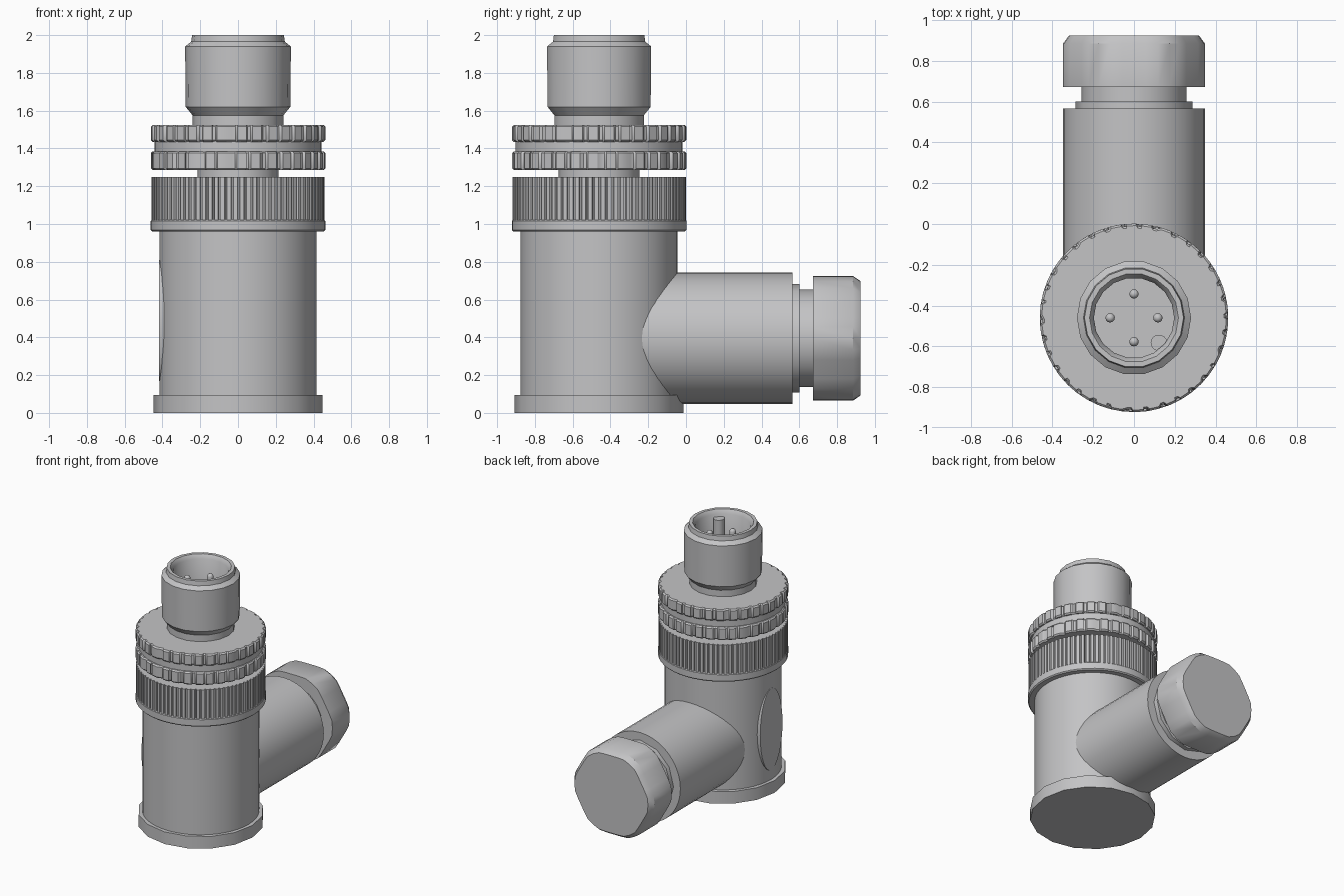
import bpy, bmesh, math, random
from mathutils import Matrix

random.seed(4)
cube = bpy.data.objects.get("Cube")
if cube:
    bpy.data.objects.remove(cube, do_unlink=True)

grey = bpy.data.materials.new("light grey")
grey.use_nodes = True
colour = (0.55, 0.55, 0.56, 1)
grey.diffuse_color = colour
grey.node_tree.nodes["Principled BSDF"].inputs["Base Color"].default_value = colour

# Upright axis of the body, and horizontal axis of the cable outlet
UPRIGHT = Matrix.Translation((0, -0.46, 0))
OUTLET = Matrix.Translation((0, 0, 0.395)) @ Matrix.Rotation(-math.pi / 2, 4, 'X')
SIDE = Matrix.Translation((0, -0.46, 0.49)) @ Matrix.Rotation(-math.pi / 2, 4, 'Y')


def circle(n):
    """Outline of n sides as (angle, radius factor) pairs."""
    return [(math.tau * i / n, 1) for i in range(n)]


def knurl(n, depth, jitter=0):
    """Toothed outline; jitter makes the teeth uneven."""
    out, step = [], math.tau / n
    for i in range(n):
        shift = random.uniform(-jitter, jitter)
        low = 1 - depth * (1 - random.uniform(0, jitter))
        for part, factor in ((0, low), (0.2, low), (0.32, 1), (0.9, 1)):
            out.append(((i + part + shift) * step, factor))
    return out


def rounded_hexagon(n, flat):
    """Circle with six flats cut at the given fraction of its radius."""
    sector = math.pi / 3
    return [(a, min(1, flat / math.cos((a % sector) - sector / 2)))
            for a, _ in circle(n)]


def lathe(name, profile, outline, frame=UPRIGHT, squash=1):
    """Turn a (radius, height) profile around an outline."""
    bm = bmesh.new()
    rings = []
    for r, h in profile:
        if r == 0:
            rings.append([bm.verts.new((0, 0, h))] * len(outline))
        else:
            rings.append([bm.verts.new((r * f * math.cos(a), r * f * math.sin(a) * squash, h))
                          for a, f in outline])
    for low, high in zip(rings, rings[1:]):
        for i in range(len(outline)):
            j = (i + 1) % len(outline)
            corners = list(dict.fromkeys((low[i], low[j], high[j], high[i])))
            bm.faces.new(corners)
    bmesh.ops.recalc_face_normals(bm, faces=bm.faces)
    bm.transform(frame)
    mesh = bpy.data.meshes.new(name)
    bm.to_mesh(mesh)
    bm.free()
    mesh.materials.append(grey)
    ob = bpy.data.objects.new(name, mesh)
    bpy.context.collection.objects.link(ob)
    bpy.ops.object.select_all(action='DESELECT')
    ob.select_set(True)
    bpy.context.view_layer.objects.active = ob
    bpy.ops.object.shade_smooth_by_angle(angle=math.radians(35))
    return ob


def disc(name, r, low, high, outline, frame=UPRIGHT, bevel=0.0):
    """Closed cylinder with optional chamfers."""
    edge = [(r, low), (r, high)]
    if bevel:
        edge = [(r - bevel, low), (r, low + bevel), (r, high - bevel), (r - bevel, high)]
    return lathe(name, [(0, low)] + edge + [(0, high)], outline, frame)


# Main body with base cap
disc("base_cap", 0.447, 0, 0.095, circle(16))
disc("body", 0.415, 0.05, 0.98, circle(48))

# Flat oval pad on the side of the body
lathe("side_pad", [(0, 0.36), (0.32, 0.36), (0.32, 0.417), (0, 0.417)],
      circle(32), SIDE, squash=0.43)

# Fixed collar: plain flange with fine vertical ribs above
disc("collar_flange", 0.462, 0.96, 1.025, circle(48), bevel=0.008)
disc("collar_ribs", 0.459, 1.02, 1.25, knurl(84, 0.022))

# Loose coupling ring: two uneven knurled bands and a groove between
disc("lower_neck", 0.215, 1.24, 1.3, circle(16))
disc("coupling_lower_band", 0.462, 1.285, 1.385, knurl(34, 0.03, 0.15), bevel=0.01)
disc("coupling_groove", 0.442, 1.37, 1.45, circle(48))
disc("coupling_upper_band", 0.462, 1.435, 1.525, knurl(34, 0.03, 0.15), bevel=0.01)

# Hollow plug barrel
FLOOR = 1.62
lathe("plug_barrel", [(0, 1.5), (0.24, 1.5), (0.24, 1.575), (0.277, 1.62), (0.28, 1.94),
                      (0.248, 1.965), (0.243, 2.0), (0.218, 2.0), (0.197, 1.97),
                      (0.197, FLOOR), (0, FLOOR)], circle(18))

# Contact pins with domed tips
PIN_R, PIN_TOP = 0.023, 1.88
for i in range(4):
    place = UPRIGHT @ Matrix.Rotation(i * math.pi / 2, 4, 'Z') @ Matrix.Translation((0.117, 0, 0))
    dome = [(PIN_R * math.cos(t), PIN_TOP + PIN_R * math.sin(t)) for t in (0, 0.5, 1.0)]
    lathe(f"contact_pin_{i + 1}", [(0, FLOOR - 0.01), (PIN_R, FLOOR - 0.01)] + dome
          + [(0, PIN_TOP + PIN_R)], circle(12), place)

# Keying rib inside the barrel wall
disc("key_rib", 0.04, FLOOR - 0.01, 1.95, circle(14),
     UPRIGHT @ Matrix.Translation((0.122, -0.122, 0)))

# Cable outlet with stepped neck and gland nut
disc("outlet_tube", 0.347, -0.4, 0.565, circle(40), OUTLET)
disc("outlet_step", 0.288, 0.55, 0.6, circle(12), OUTLET)
disc("outlet_neck", 0.258, 0.59, 0.69, circle(20), OUTLET)
lathe("gland_nut", [(0, 0.672), (0.347, 0.672), (0.347, 0.885), (0.318, 0.925), (0, 0.925)],
      rounded_hexagon(36, 0.95), OUTLET)
